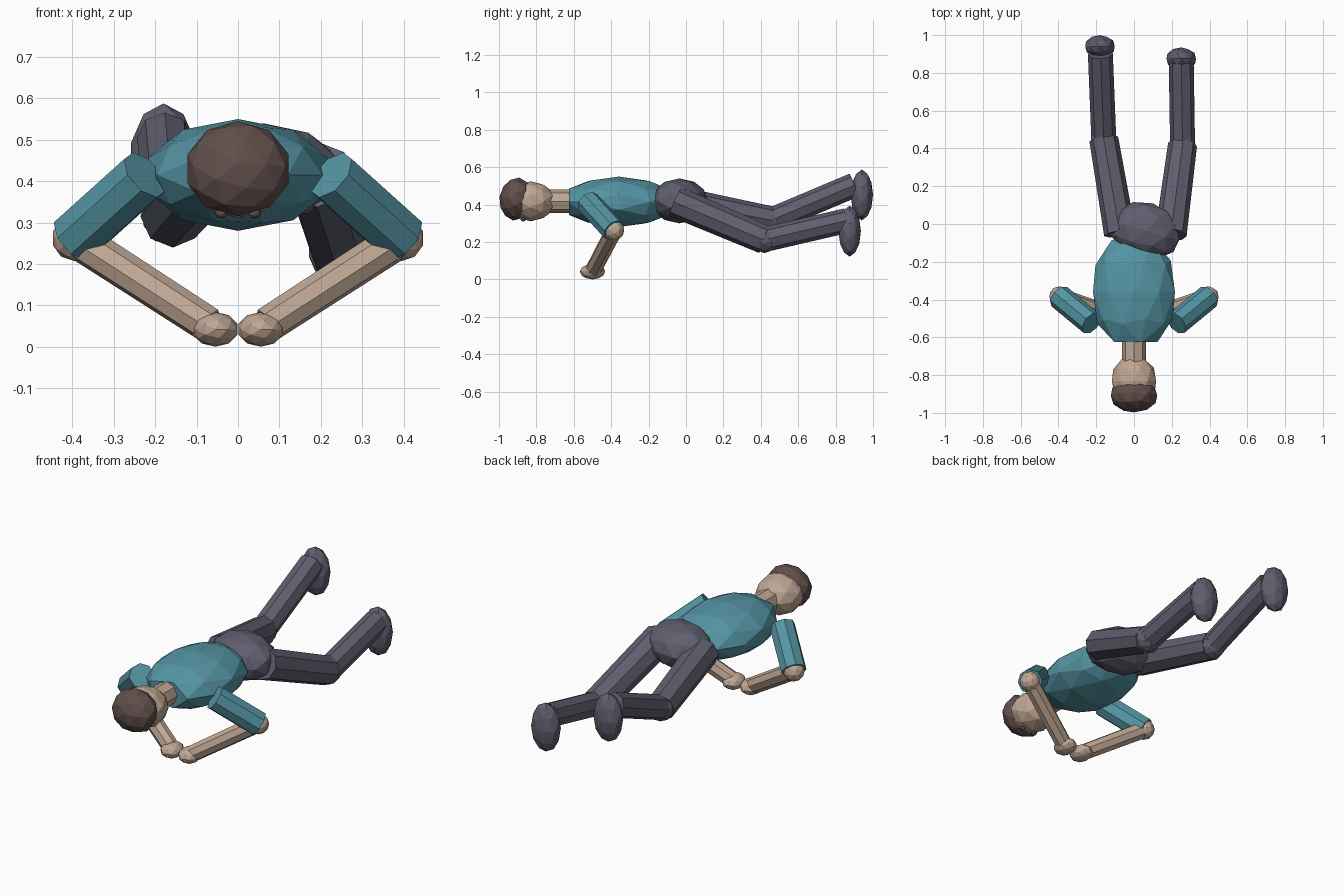
import bpy
import bmesh
import math
from mathutils import Matrix, Vector

cube = bpy.data.objects.get("Cube")
if cube:
    bpy.data.objects.remove(cube, do_unlink=True)


def material(name, rgb):
    m = bpy.data.materials.new(name)
    m.use_nodes = True
    m.diffuse_color = (*rgb, 1)
    m.node_tree.nodes["Principled BSDF"].inputs["Base Color"].default_value = (*rgb, 1)
    return m


SKIN = material("skin", (0.52, 0.385, 0.295))
SHIRT = material("teal_shirt", (0.09, 0.30, 0.37))
TROUSERS = material("charcoal_trousers", (0.115, 0.115, 0.16))
HAIR = material("brown_hair", (0.12, 0.078, 0.07))


def finish(bm, name, mat):
    mesh = bpy.data.meshes.new(name)
    bm.to_mesh(mesh)
    bm.free()
    mesh.materials.append(mat)
    obj = bpy.data.objects.new(name, mesh)
    bpy.context.collection.objects.link(obj)
    return obj


def ellipsoid(name, centre, radii, mat, turn=0, tilt=0, flat_front=None):
    """Faceted ellipsoid with its poles along y, optionally cut flat at the front."""
    bm = bmesh.new()
    bmesh.ops.create_icosphere(bm, subdivisions=2, radius=1)
    place = (Matrix.Translation(centre) @ Matrix.Rotation(math.radians(turn), 4, "Z")
             @ Matrix.Rotation(math.radians(tilt), 4, "X")
             @ Matrix.Diagonal((*radii, 1)) @ Matrix.Rotation(math.pi / 2, 4, "X"))
    bm.transform(place)
    if flat_front is not None:
        cut = bmesh.ops.bisect_plane(bm, geom=bm.verts[:] + bm.edges[:] + bm.faces[:],
                                     plane_co=(0, flat_front, 0), plane_no=(0, -1, 0),
                                     clear_outer=True)
        rim = [e for e in cut["geom_cut"] if isinstance(e, bmesh.types.BMEdge)]
        bmesh.ops.holes_fill(bm, edges=rim)
    return finish(bm, name, mat)


def limb(name, start, end, r1, r2, mat):
    """Eight-sided tapered limb between two joints."""
    a, b = Vector(start), Vector(end)
    bm = bmesh.new()
    bmesh.ops.create_cone(bm, cap_ends=True, segments=8, radius1=r1, radius2=r2,
                          depth=(b - a).length)
    spin = (b - a).to_track_quat("Z", "Y").to_matrix().to_4x4()
    bm.transform(Matrix.Translation((a + b) / 2) @ spin)
    return finish(bm, name, mat)


# Head, hair and neck
ellipsoid("head", (0, -0.83, 0.418), (0.123, 0.135, 0.107), SKIN)
ellipsoid("hair", (0, -0.908, 0.43), (0.128, 0.09, 0.116), HAIR, tilt=-8)
limb("neck", (0, -0.74, 0.418), (0, -0.58, 0.418), 0.063, 0.063, SKIN)

# Trunk
ellipsoid("torso", (0, -0.36, 0.415), (0.228, 0.32, 0.135), SHIRT, flat_front=-0.625)
ellipsoid("hips", (0.06, -0.035, 0.42), (0.195, 0.15, 0.12), TROUSERS, turn=-16)

# Eyes and arms, mirrored
for side, s in (("left", 1), ("right", -1)):
    ellipsoid(side + "_eye", (s * 0.04, -0.87, 0.322), (0.015, 0.015, 0.012), HAIR)
    shoulder = (s * 0.225, -0.525, 0.415)
    elbow = (s * 0.395, -0.385, 0.262)
    wrist = (s * 0.07, -0.495, 0.052)
    limb(side + "_upper_arm", shoulder, elbow, 0.066, 0.066, SHIRT)
    ellipsoid(side + "_elbow", elbow, (0.055, 0.055, 0.055), SKIN)
    limb(side + "_forearm", elbow, wrist, 0.046, 0.044, SKIN)
    ellipsoid(side + "_hand", (s * 0.055, -0.5, 0.042), (0.057, 0.068, 0.042), SKIN)

# Legs, each with its own pose: hip, knee, ankle, foot centre
poses = {
    "left": ((0.195, -0.055, 0.415), (0.257, 0.42, 0.213),
             (0.25, 0.86, 0.315), (0.25, 0.875, 0.258)),
    "right": ((-0.075, -0.05, 0.415), (-0.16, 0.45, 0.315),
              (-0.178, 0.90, 0.505), (-0.18, 0.94, 0.452)),
}
for side, (hip, knee, ankle, foot) in poses.items():
    limb(side + "_thigh", hip, knee, 0.084, 0.077, TROUSERS)
    ellipsoid(side + "_knee", knee, (0.072, 0.072, 0.072), TROUSERS)
    limb(side + "_shin", knee, ankle, 0.066, 0.066, TROUSERS)
    ellipsoid(side + "_foot", foot, (0.082, 0.06, 0.136), TROUSERS)
